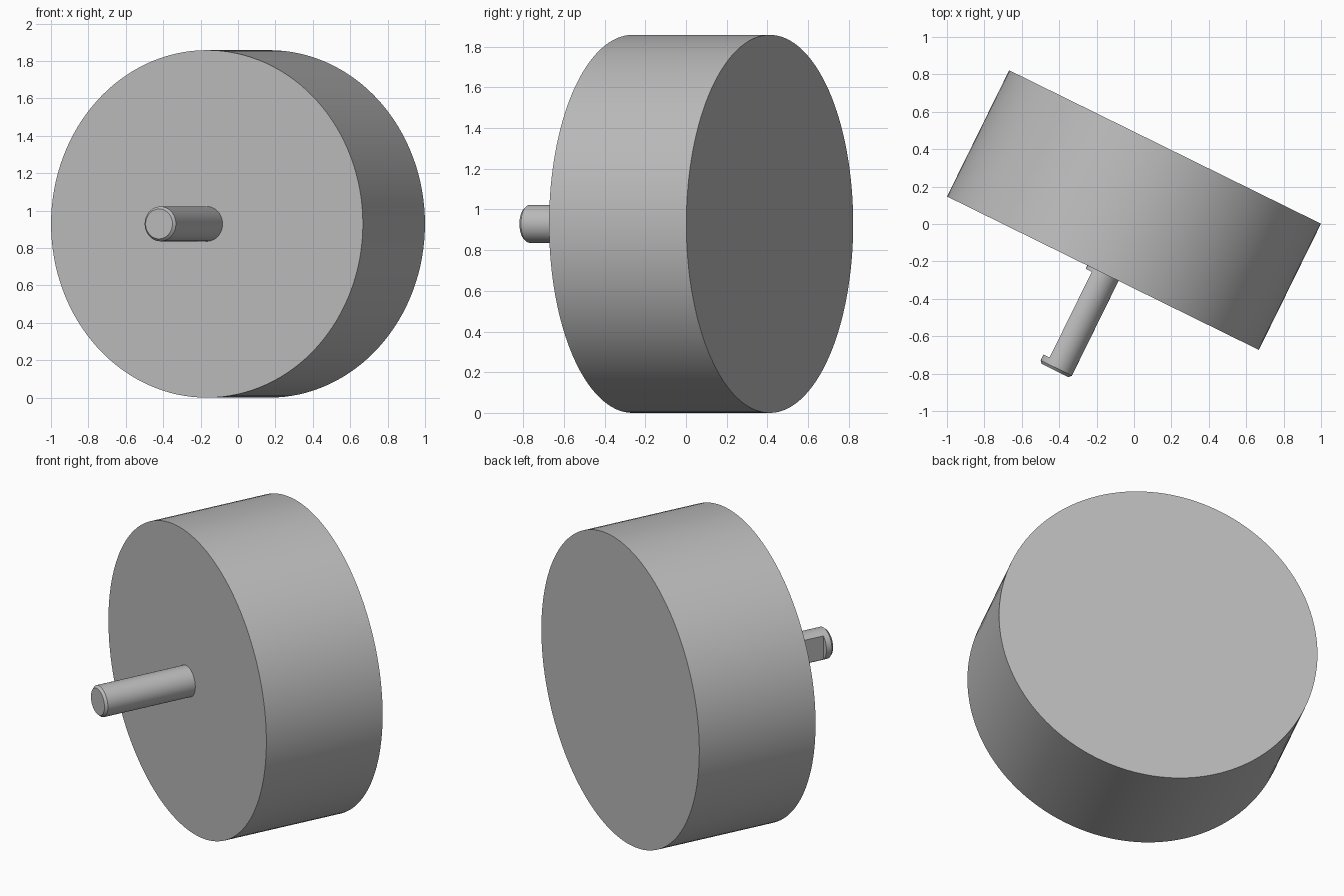
import bpy
import math
from mathutils import Matrix, Vector

cube = bpy.data.objects.get("Cube")
if cube:
    bpy.data.objects.remove(cube, do_unlink=True)

grey = bpy.data.materials.new("plain grey")
grey.use_nodes = True
grey.diffuse_color = (0.5, 0.5, 0.5, 1)
grey.node_tree.nodes["Principled BSDF"].inputs["Base Color"].default_value = (0.5, 0.5, 0.5, 1)

RADIUS, DEPTH = 0.929, 0.752
SHAFT_RADIUS, SHAFT_LENGTH, SUNK = 0.093, 0.58, 0.02

# Local frame: origin at the centre of the front face, -y points out of it
FRAME = Matrix.Translation((-0.166, -0.263, RADIUS)) @ Matrix.Rotation(math.radians(-26.2), 4, "Z")


def cylinder(name, radius, y_back, y_front, sides):
    """Cylinder along the local y axis, placed in the tilted frame."""
    bpy.ops.mesh.primitive_cylinder_add(vertices=sides, radius=radius, depth=y_back - y_front)
    ob = bpy.context.object
    ob.name = name
    ob.data.transform(Matrix.Translation((0, (y_back + y_front) / 2, 0)) @ Matrix.Rotation(math.pi / 2, 4, "X"))
    ob.matrix_world = FRAME
    ob.data.materials.append(grey)
    return ob


def smooth(ob):
    bpy.ops.object.select_all(action="DESELECT")
    ob.select_set(True)
    bpy.context.view_layer.objects.active = ob
    bpy.ops.object.shade_smooth_by_angle(angle=math.radians(30))


# Drum body
body = cylinder("drum_body", RADIUS, DEPTH, 0, 128)
smooth(body)

# Shaft with a chamfered tip
shaft = cylinder("shaft", SHAFT_RADIUS, SUNK, -SHAFT_LENGTH, 64)
for v in shaft.data.vertices:
    if v.co.y < -SHAFT_LENGTH / 2:
        v.co.x *= 0.86
        v.co.z *= 0.86
collar = cylinder("shaft_side", SHAFT_RADIUS, SUNK, -SHAFT_LENGTH + 0.015, 64)

# Chamfer ring: keep the straight side and close it with a short cone
bpy.data.objects.remove(collar, do_unlink=True)
bpy.context.view_layer.objects.active = shaft
import bmesh
bm = bmesh.new()
bm.from_mesh(shaft.data)
bmesh.ops.bisect_plane(bm, geom=bm.verts[:] + bm.edges[:] + bm.faces[:],
                       plane_co=(0, -SHAFT_LENGTH + 0.015, 0), plane_no=(0, 1, 0))
for v in bm.verts:
    if v.co.y > -SHAFT_LENGTH + 0.001:
        ring = Vector((v.co.x, 0, v.co.z)).normalized() * SHAFT_RADIUS
        v.co.x, v.co.z = ring.x, ring.z
bm.to_mesh(shaft.data)
bm.free()

# Flat milled along one side of the shaft, stopping short of both ends
bpy.ops.mesh.primitive_cube_add(size=1)
cutter = bpy.context.object
cutter.name = "flat_cutter"
cutter.data.transform(Matrix.Translation((-0.157, -0.275, 0)) @ Matrix.Diagonal((0.2, 0.51, 0.4, 1)))
cutter.matrix_world = FRAME
cutter.data.materials.append(grey)
cutter.hide_render = True
bpy.context.view_layer.objects.active = shaft
cut = shaft.modifiers.new("flat", "BOOLEAN")
cut.operation = "DIFFERENCE"
cut.solver = "EXACT"
cut.object = cutter
bpy.context.view_layer.update()
bpy.ops.object.modifier_apply(modifier=cut.name)
bpy.data.objects.remove(cutter, do_unlink=True)
smooth(shaft)
